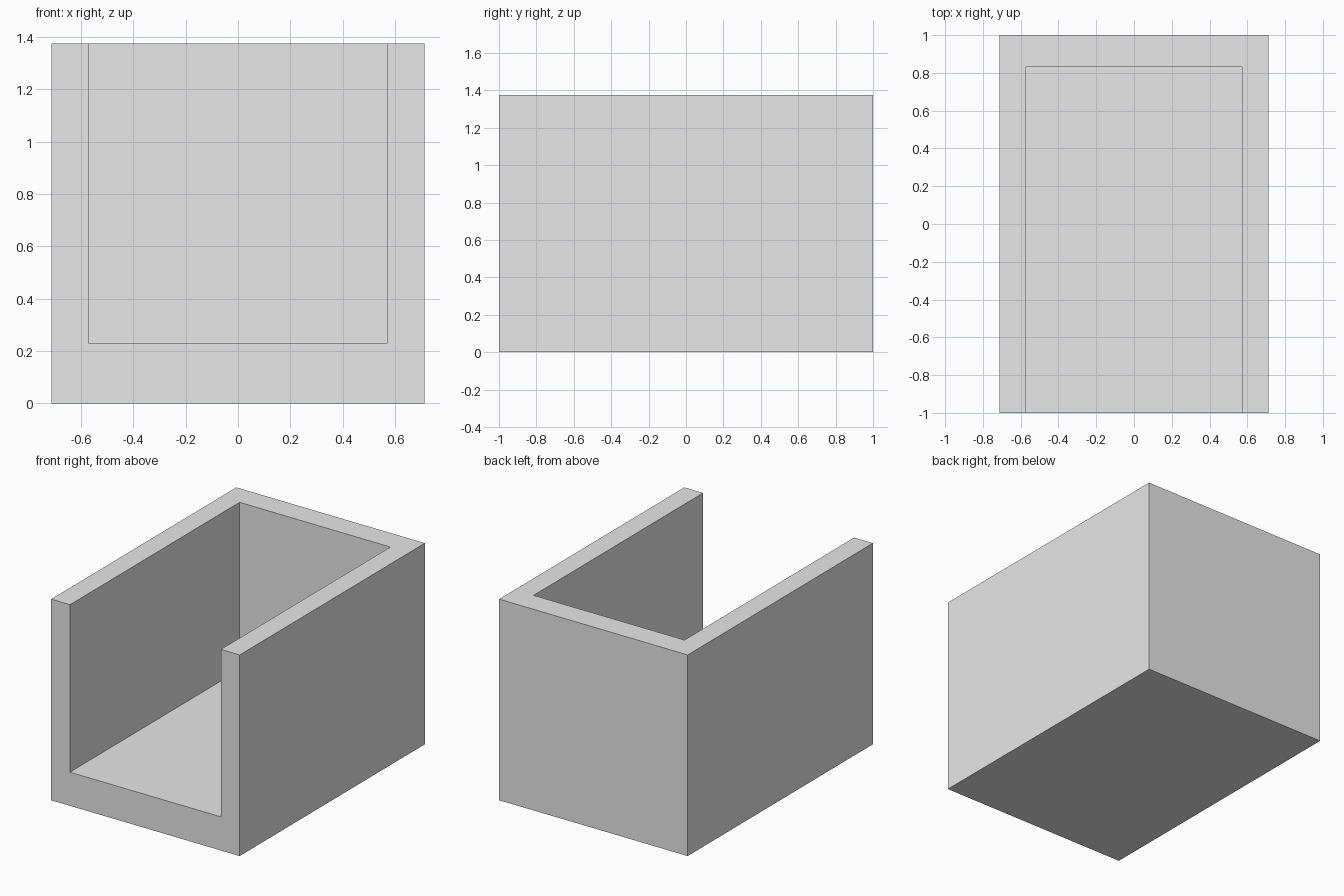
import bpy

WIDTH, DEPTH, HEIGHT = 1.426, 2.0, 1.375
INNER_HALF = 0.571      # half width of the hollow
FLOOR_TOP = 0.23
BACK_INNER = 0.832      # inner face of the back wall

cube = bpy.data.objects.get("Cube")
if cube:
    bpy.data.objects.remove(cube, do_unlink=True)


def box(name, low, high):
    """Axis-aligned box between two corners."""
    bpy.ops.mesh.primitive_cube_add(size=1)
    obj = bpy.context.object
    obj.name = name
    for v in obj.data.vertices:
        v.co = [l if c < 0 else h for c, l, h in zip(v.co, low, high)]
    return obj


grey = bpy.data.materials.new("light_grey")
grey.use_nodes = True
colour = (0.8, 0.8, 0.8, 1)
grey.diffuse_color = colour
grey.node_tree.nodes["Principled BSDF"].inputs["Base Color"].default_value = colour

# Solid block that becomes the floor, side walls and back wall
shell = box("open_box", (-WIDTH / 2, -DEPTH / 2, 0), (WIDTH / 2, DEPTH / 2, HEIGHT))
shell.data.materials.append(grey)

# Hollow, open at the front and the top
hollow = box("hollow_cutter", (-INNER_HALF, -DEPTH, FLOOR_TOP),
             (INNER_HALF, BACK_INNER, HEIGHT * 2))
hollow.data.materials.append(grey)
hollow.hide_render = True

cut = shell.modifiers.new("hollow", "BOOLEAN")
cut.operation = "DIFFERENCE"
cut.solver = "EXACT"
cut.object = hollow
bpy.context.view_layer.objects.active = shell
bpy.ops.object.modifier_apply(modifier=cut.name)
bpy.data.objects.remove(hollow, do_unlink=True)
